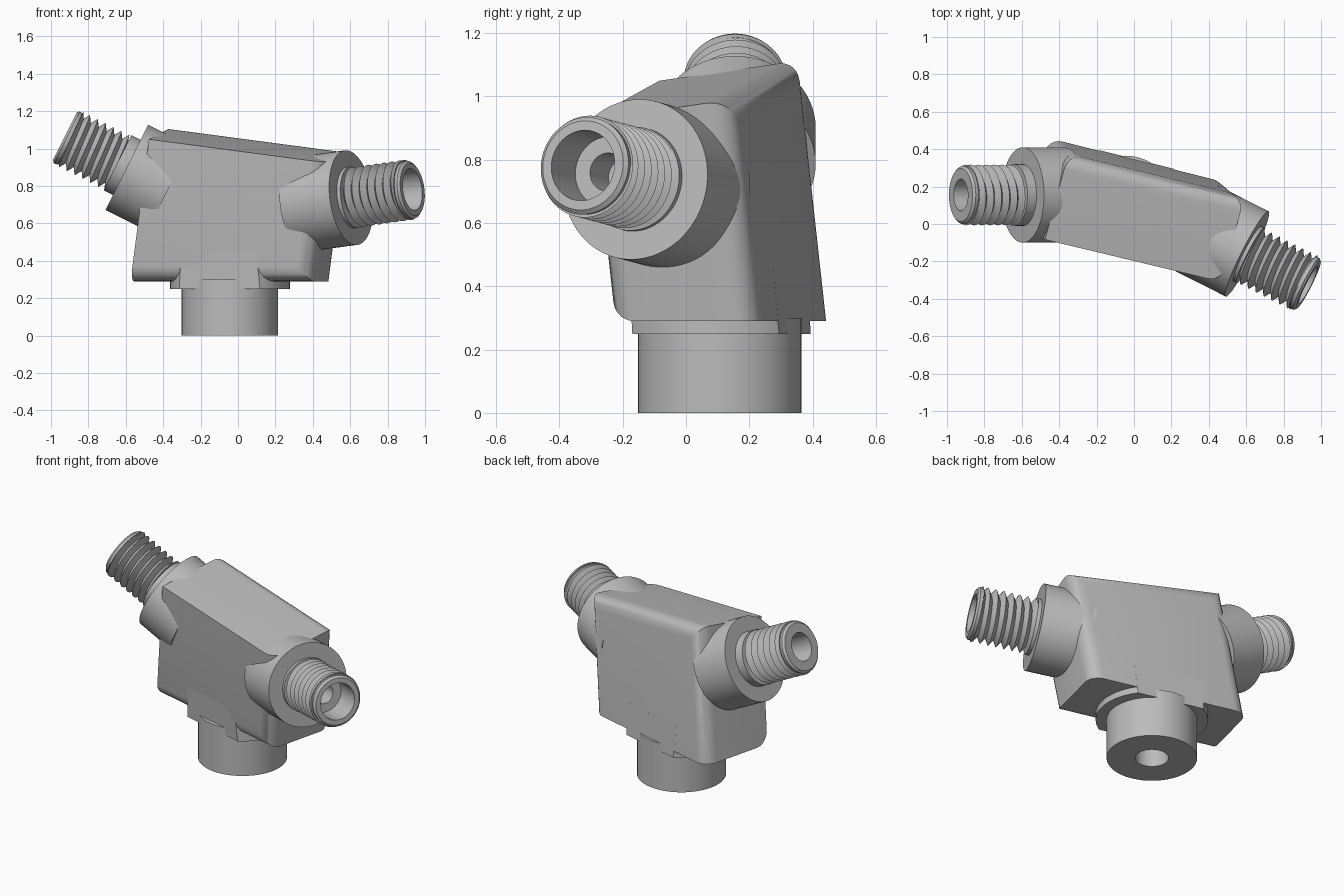
import bpy, bmesh, math
from mathutils import Vector

if "Cube" in bpy.data.objects:
    bpy.data.objects.remove(bpy.data.objects["Cube"])

metal = bpy.data.materials.new("grey_metal")
metal.diffuse_color = (0.5, 0.5, 0.5, 1)
metal.use_nodes = True
metal.node_tree.nodes["Principled BSDF"].inputs["Base Color"].default_value = metal.diffuse_color
SEG = 64


def finish(bm, name, smooth=35):
    bmesh.ops.remove_doubles(bm, verts=bm.verts, dist=1e-5)
    bmesh.ops.recalc_face_normals(bm, faces=bm.faces)
    mesh = bpy.data.meshes.new(name)
    bm.to_mesh(mesh)
    bm.free()
    mesh.materials.append(metal)
    ob = bpy.data.objects.new(name, mesh)
    bpy.context.collection.objects.link(ob)
    bpy.ops.object.select_all(action='DESELECT')
    ob.select_set(True)
    bpy.context.view_layer.objects.active = ob
    bpy.ops.object.shade_smooth_by_angle(angle=math.radians(smooth))
    return ob


def place(ob, origin, axis):
    ob.location = origin
    ob.rotation_mode = 'QUATERNION'
    ob.rotation_quaternion = Vector(axis).to_track_quat('Z', 'Y')


def lathe(name, profile):
    """Spin (radius, height) points around z."""
    bm = bmesh.new()
    vs = [bm.verts.new((r, 0, h)) for r, h in profile]
    es = [bm.edges.new(p) for p in zip(vs, vs[1:])]
    bmesh.ops.spin(bm, geom=vs + es, cent=(0, 0, 0), axis=(0, 0, 1),
                   angle=2 * math.pi, steps=SEG, use_duplicate=False)
    return finish(bm, name)


def thread(name, s0, s1, crest, root, pitch):
    """Helical V thread running along z from s0 to s1."""
    bm = bmesh.new()
    rows = []
    for i in range(-2, int(2 * (s1 - s0) / pitch) + 2):
        row = []
        for j in range(SEG + 1):
            s = s0 + (i / 2 + j / SEG) * pitch
            s = min(max(s, s0), s1)
            r = crest if i % 2 == 0 else root
            a = 2 * math.pi * j / SEG
            row.append(bm.verts.new((r * math.cos(a), r * math.sin(a), s)))
        rows.append(row)
    for a, b in zip(rows, rows[1:]):
        for j in range(SEG):
            bm.faces.new((a[j], a[j + 1], b[j + 1], b[j]))
    bmesh.ops.dissolve_degenerate(bm, dist=1e-5, edges=bm.edges)
    return finish(bm, name)


# leaning block body: flat bottom, sloping top
bottom = [(-.575, 0), (.386, -.24), (.50, .22), (-.46, .46)]
top_z = [1.05, .925, .99, 1.115]
lean = Vector((.13, -.11, 1))
bm = bmesh.new()
lo = [bm.verts.new((x, y, .29)) for x, y in bottom]
hi = [bm.verts.new(v.co + lean * (z - .29)) for v, z in zip(lo, top_z)]
bm.faces.new(lo[::-1])
bm.faces.new(hi)
for i in range(4):
    k = (i + 1) % 4
    bm.faces.new((lo[i], lo[k], hi[k], hi[i]))
front_n = (hi[0].co - lo[0].co).cross(lo[1].co - lo[0].co).normalized()
if front_n.y > 0:
    front_n = -front_n
front_p, back_p = lo[0].co.copy(), lo[3].co.copy()
edge = lambda a, b: bm.edges.get((a, b))
round_edges = [edge(lo[0], lo[1]), edge(hi[2], hi[3])]
round_edges += [edge(lo[i], hi[i]) for i in (1, 2, 3)]
bmesh.ops.bevel(bm, geom=round_edges, offset=.08, offset_type='OFFSET',
                segments=6, profile=.5, affect='EDGES', clamp_overlap=True)
finish(bm, "body")

# collar under the body, trimmed flush with the front and back faces
bm = bmesh.new()
bmesh.ops.create_cone(bm, cap_ends=True, segments=SEG, radius1=.32, radius2=.32, depth=.2)
bmesh.ops.translate(bm, verts=bm.verts, vec=(-.043, .107, .35))
for p, n in ((front_p, front_n), (back_p, -front_n)):
    cut = bmesh.ops.bisect_plane(bm, geom=bm.verts[:] + bm.edges[:] + bm.faces[:],
                                 plane_co=p, plane_no=n, clear_outer=True)
    rim = [e for e in cut['geom_cut'] if isinstance(e, bmesh.types.BMEdge)]
    bmesh.ops.holes_fill(bm, edges=rim)
finish(bm, "collar")

# bottom spigot with a bore
spigot = lathe("spigot", [(0, .24), (.095, .24), (.095, 0), (.258, 0), (.258, .3), (0, .3)])
place(spigot, (-.043, .107, 0), (0, 0, 1))

# two threaded outlets: side, face centre, axis, boss depth, neck, bore, inner bore
L = .37
for side, origin, axis, depth, neck, bore, inner in (
        ("left", (-.595, .155, .90), (-.894, 0, .447), .25, .054, .085, .05),
        ("right", (.605, -.16, .738), (.89, -.45, .12), .30, .02, .112, .06)):
    boss = lathe(side + "_boss", [(0, -depth), (.255, -depth), (.255, 0), (.165, 0),
                                  (.165, neck), (0, neck)])
    tube = lathe(side + "_tube", [
        (.125, 0), (.125, L - .05), (.152, L - .035), (.155, L - .012), (.142, L),
        (bore, L), (bore, L - .17), (inner, L - .17), (inner, L - .3), (0, L - .3)])
    screw = thread(side + "_thread", neck, L - .03, .162, .125, .047)
    for ob in (boss, tube, screw):
        place(ob, origin, axis)
